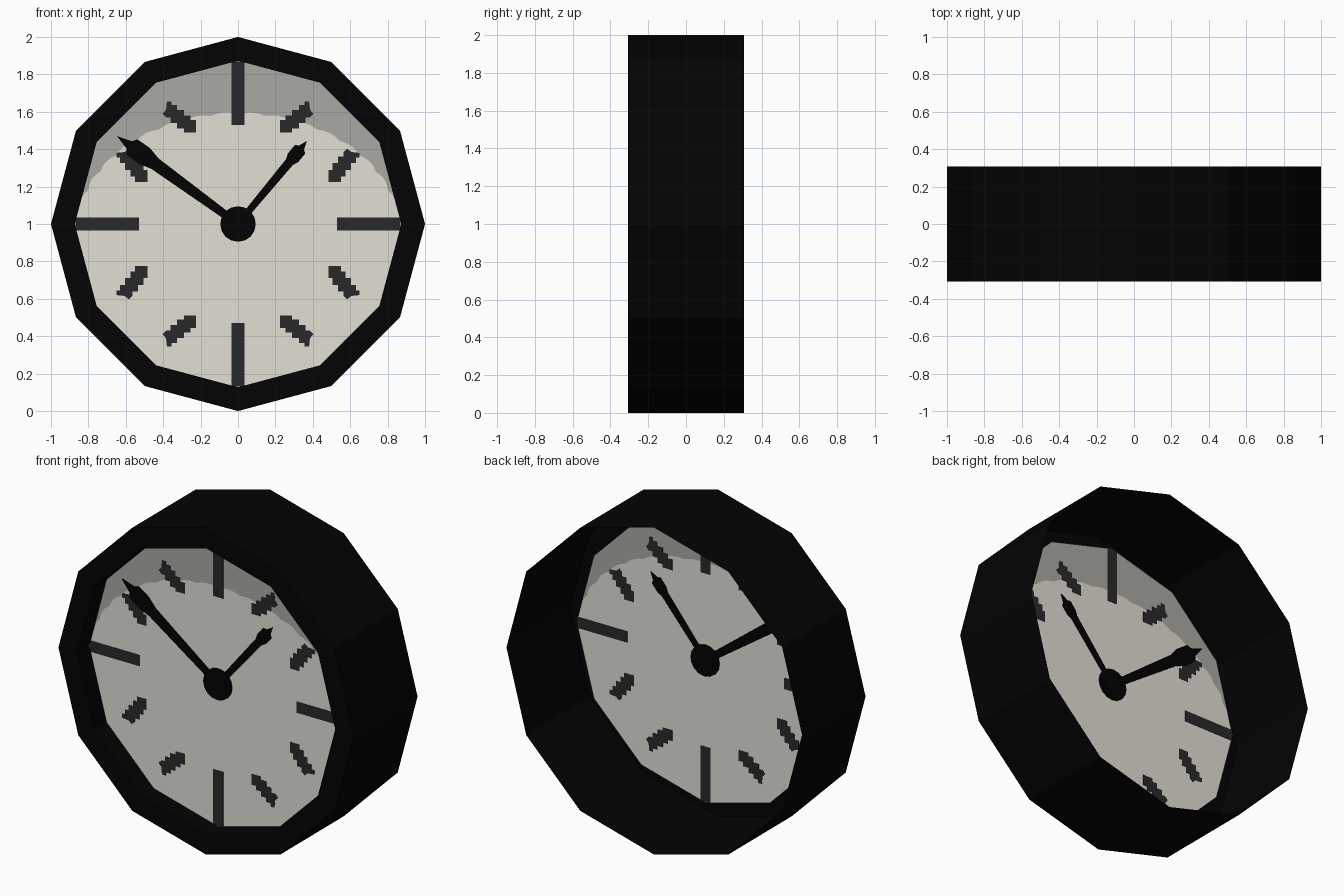
import bpy, bmesh, math

if "Cube" in bpy.data.objects:
    bpy.data.objects.remove(bpy.data.objects["Cube"])

DIAL_Y = -0.19      # plane of the dial sheet
DEPTH = 0.307       # half depth of the rim
R_OUT, R_IN = 1.0, 0.873


def mat(name, r, g, b):
    m = bpy.data.materials.new(name)
    m.diffuse_color = (r, g, b, 1)
    m.use_nodes = True
    m.node_tree.nodes["Principled BSDF"].inputs["Base Color"].default_value = m.diffuse_color
    return m


RIM = mat("rim black", 0.001, 0.001, 0.001)
HAND = mat("hand black", 0.0006, 0.0006, 0.0008)
CREAM = mat("dial cream", 0.76, 0.735, 0.665)
GREY = mat("dial grey", 0.405, 0.395, 0.36)
MARK = mat("mark charcoal", 0.022, 0.022, 0.024)


def finish(name, bm, *mats, recalc=True):
    if recalc:
        bmesh.ops.recalc_face_normals(bm, faces=bm.faces)
    me = bpy.data.meshes.new(name)
    bm.to_mesh(me)
    bm.free()
    for m in mats:
        me.materials.append(m)
    ob = bpy.data.objects.new(name, me)
    bpy.context.collection.objects.link(ob)
    return ob


def add_plate(bm, pts, half):
    """Outline in (x, z about the clock centre), thickened both ways about the dial."""
    f = bm.faces.new([bm.verts.new((x, DIAL_Y - half, 1 + z)) for x, z in pts])
    ret = bmesh.ops.extrude_face_region(bm, geom=[f], use_keep_orig=True)
    for v in ret["geom"]:
        if isinstance(v, bmesh.types.BMVert):
            v.co.y += 2 * half


def polar(r, deg):
    a = math.radians(deg)
    return r * math.cos(a), r * math.sin(a)


# Rim: twelve sided thin shell, folded in at the front, open at the back
bm = bmesh.new()
profile = [(R_OUT, DEPTH), (R_OUT, -DEPTH), (R_IN, -DEPTH), (R_IN, DIAL_Y)]
rings = []
for i in range(12):
    ring = []
    for r, y in profile:
        x, z = polar(r, 30 * i)
        ring.append(bm.verts.new((x, y, 1 + z)))
    rings.append(ring)
for i in range(12):
    a, b = rings[i], rings[(i + 1) % 12]
    for j in range(3):
        bm.faces.new((a[j], a[j + 1], b[j + 1], b[j]))
finish("rim", bm, RIM, recalc=False)

# Dial: one sheet, cream below a scalloped arc and grey above it
bm = bmesh.new()
t0 = math.asin(0.13 / 0.645)
end = (0.8515, 0.08)
arc = [end]
N = 64
for i in range(1, N):
    t = t0 + (math.pi - 2 * t0) * i / N
    k = 1 + 0.016 * (abs(math.sin(i * math.pi / 4)) - 0.7)
    arc.append((0.87 * k * math.cos(t), -0.05 + 0.645 * k * math.sin(t)))
arc.append((-end[0], end[1]))
arc_v = [bm.verts.new((x, DIAL_Y, 1 + z)) for x, z in arc]


def dial_verts(degs):
    out = []
    for d in degs:
        x, z = polar(R_IN, d)
        out.append(bm.verts.new((x, DIAL_Y, 1 + z)))
    return out


lower = bm.faces.new(arc_v + dial_verts(range(180, 361, 30)))
upper = bm.faces.new(arc_v + dial_verts(range(150, 29, -30)))
upper.material_index = 1
for f in (lower, upper):
    f.normal_update()
    if f.normal.y > 0:
        f.normal_flip()
bmesh.ops.triangulate(bm, faces=bm.faces[:])
finish("dial", bm, CREAM, GREY, recalc=False)

# Long marks at the quarters
bm = bmesh.new()
for c, s in ((1, 0), (0, 1), (-1, 0), (0, -1)):
    box = [(0.53, -0.034), (0.868, -0.034), (0.868, 0.034), (0.53, 0.034)]
    add_plate(bm, [(u * c - v * s, u * s + v * c) for u, v in box], 0.002)
finish("quarter_marks", bm, MARK)

# Short stepped marks, mirrored into all four quadrants
step = [(0, 0), (.065, 0), (.065, .02), (.1, .02), (.1, .05), (.135, .05),
        (.135, .08), (.16, .08), (.178, .1), (.16, .12), (.155, .165),
        (.13, .165), (.13, .145), (.1, .145), (.1, .12), (.065, .12),
        (.065, .09), (.03, .09), (.03, .065), (0, .065)]
bm = bmesh.new()
for sx in (1, -1):
    for sz in (1, -1):
        add_plate(bm, [(sx * (0.225 + u), sz * (0.49 + v)) for u, v in step], 0.002)
        add_plate(bm, [(sx * (0.485 + v), sz * (0.225 + u)) for u, v in step], 0.002)
finish("hour_marks", bm, MARK)


# Hands: tapered shaft with a barbed arrow tip
def hand(name, tip, half_outline, half):
    length = math.hypot(*tip)
    c, s = tip[0] / length, tip[1] / length
    pts = half_outline + [(length, 0)] + [(u, -v) for u, v in reversed(half_outline)]
    bm = bmesh.new()
    add_plate(bm, [(u * c - v * s, u * s + v * c) for u, v in pts], half)
    finish(name, bm, HAND)


hand("minute_hand", (-0.647, 0.47),
     [(0, .02), (.55, .034), (.62, .052), (.7, .05), (.72, .024)], 0.008)
hand("hour_hand", (0.369, 0.444),
     [(0, .017), (.43, .024), (.46, .036), (.52, .036), (.53, .018)], 0.006)

# Hub: disc with a smaller cap on both sides
for name, r, half in (("hub", 0.095, 0.012), ("hub_cap", 0.06, 0.016)):
    bm = bmesh.new()
    add_plate(bm, [polar(r, 22.5 * i) for i in range(16)], half)
    finish(name, bm, HAND)
